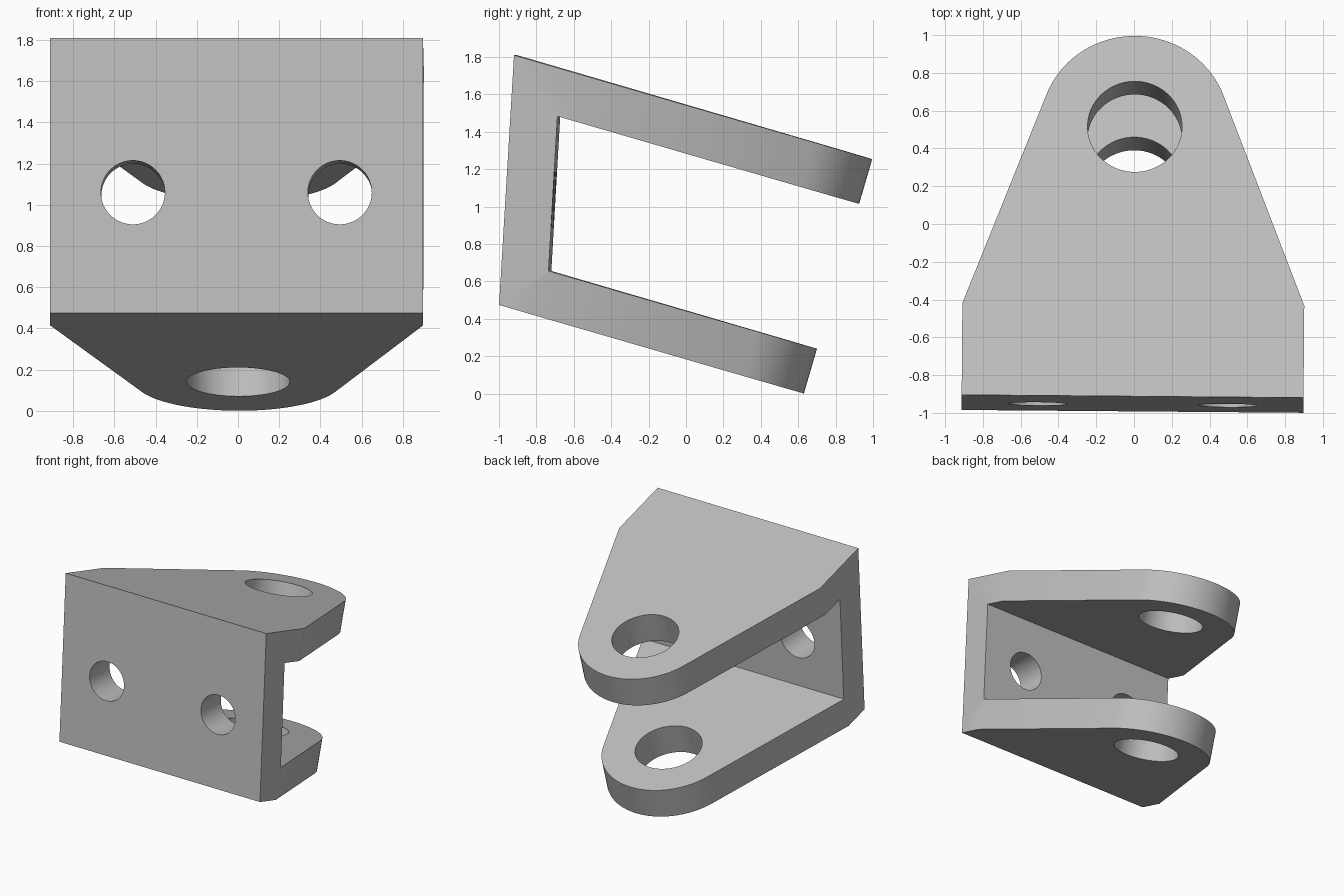
import bpy, bmesh
from math import radians, sin, cos, acos, atan2, hypot
from mathutils import Vector, Matrix

cube = bpy.data.objects.get("Cube")
if cube:
    bpy.data.objects.remove(cube, do_unlink=True)

grey = bpy.data.materials.new("plain grey")
grey.use_nodes = True
GREY = (0.52, 0.52, 0.52, 1)
grey.diffuse_color = GREY
grey.node_tree.nodes["Principled BSDF"].inputs["Base Color"].default_value = GREY

# Slope of the two lugs: "along" runs down the lugs, "normal" across them
SLOPE = radians(16.25)
along = Vector((0, cos(SLOPE), -sin(SLOPE)))
normal = Vector((0, sin(SLOPE), cos(SLOPE)))
side = Vector((1, 0, 0))


def finish(name, bm):
    bmesh.ops.recalc_face_normals(bm, faces=bm.faces)
    mesh = bpy.data.meshes.new(name)
    bm.to_mesh(mesh)
    bm.free()
    obj = bpy.data.objects.new(name, mesh)
    bpy.context.collection.objects.link(obj)
    return obj


def prism(name, points, depth):
    """Closed outline swept along the depth vector."""
    bm = bmesh.new()
    face = bm.faces.new([bm.verts.new(p) for p in points])
    swept = bmesh.ops.extrude_face_region(bm, geom=[face])["geom"]
    bmesh.ops.translate(bm, vec=depth, verts=[v for v in swept if isinstance(v, bmesh.types.BMVert)])
    return finish(name, bm)


def rod(name, centre, axis, radius, length):
    bm = bmesh.new()
    place = Matrix.Translation(centre) @ axis.to_track_quat("Z", "Y").to_matrix().to_4x4()
    bmesh.ops.create_cone(bm, cap_ends=True, segments=72, radius1=radius,
                          radius2=radius, depth=length, matrix=place)
    return finish(name, bm)


# Side profile: mounting plate with two sloping lugs
low, high = Vector((0, -0.992, 0.474)), Vector((0, -0.912, 1.81))
low_in, high_in = Vector((0, -0.7275, 0.656)), Vector((0, -0.68, 1.483))
reach = along * 2.6
profile = [low, low + reach, low_in + reach, low_in,
           high_in, high_in + reach, high + reach, high]
bracket = prism("clevis_bracket", [p - side * 1.2 for p in profile], side * 2.4)

# Plan outline: straight shoulders tapering to a rounded end
eye = low + along * 1.19
half, shoulder, radius = 0.905, -0.98, 0.5
tangent = atan2(shoulder, half) + acos(radius / hypot(half, shoulder))
steps = 40
plan = [(half, -2.2), (half, shoulder)]
for i in range(steps + 1):
    a = tangent + (radians(180) - 2 * tangent) * i / steps
    plan.append((radius * cos(a), radius * sin(a)))
plan += [(-half, shoulder), (-half, -2.2)]
outline = prism("outline_cutter", [eye + side * x + along * u - normal for x, u in plan], normal * 3.5)

# Pin hole through both lugs, two bolt holes through the plate
cutters = [(outline, "INTERSECT"),
           (rod("pin_hole_cutter", eye + normal * 0.65, normal, 0.25, 3), "DIFFERENCE")]
wall = (high - low).normalized()
wall_out = wall.cross(side)
bolt = low.lerp(high, (1.06 - low.z) / (high.z - low.z))
for s in (-1, 1):
    hole = rod("bolt_hole_cutter", bolt + side * s * 0.502, wall_out, 0.155, 0.7)
    cutters.append((hole, "DIFFERENCE"))

for cutter, operation in cutters:
    cutter.hide_render = True
    mod = bracket.modifiers.new(cutter.name, "BOOLEAN")
    mod.operation = operation
    mod.solver = "EXACT"
    mod.object = cutter

# Bake the cuts and remove the helpers
bpy.context.view_layer.update()
evaluated = bracket.evaluated_get(bpy.context.evaluated_depsgraph_get())
baked = bpy.data.meshes.new_from_object(evaluated)
bracket.modifiers.clear()
bracket.data = baked
for cutter, _ in cutters:
    bpy.data.objects.remove(cutter, do_unlink=True)

# Slight turn about the vertical, then colour and shading
baked.transform(Matrix.Rotation(-0.0083, 4, "Z"))
baked.materials.clear()
baked.materials.append(grey)
for poly in baked.polygons:
    poly.material_index = 0
bpy.ops.object.select_all(action="DESELECT")
bracket.select_set(True)
bpy.context.view_layer.objects.active = bracket
bpy.ops.object.shade_smooth_by_angle(angle=radians(30))
weighted = bracket.modifiers.new("flat_sides", "WEIGHTED_NORMAL")
weighted.keep_sharp = True
